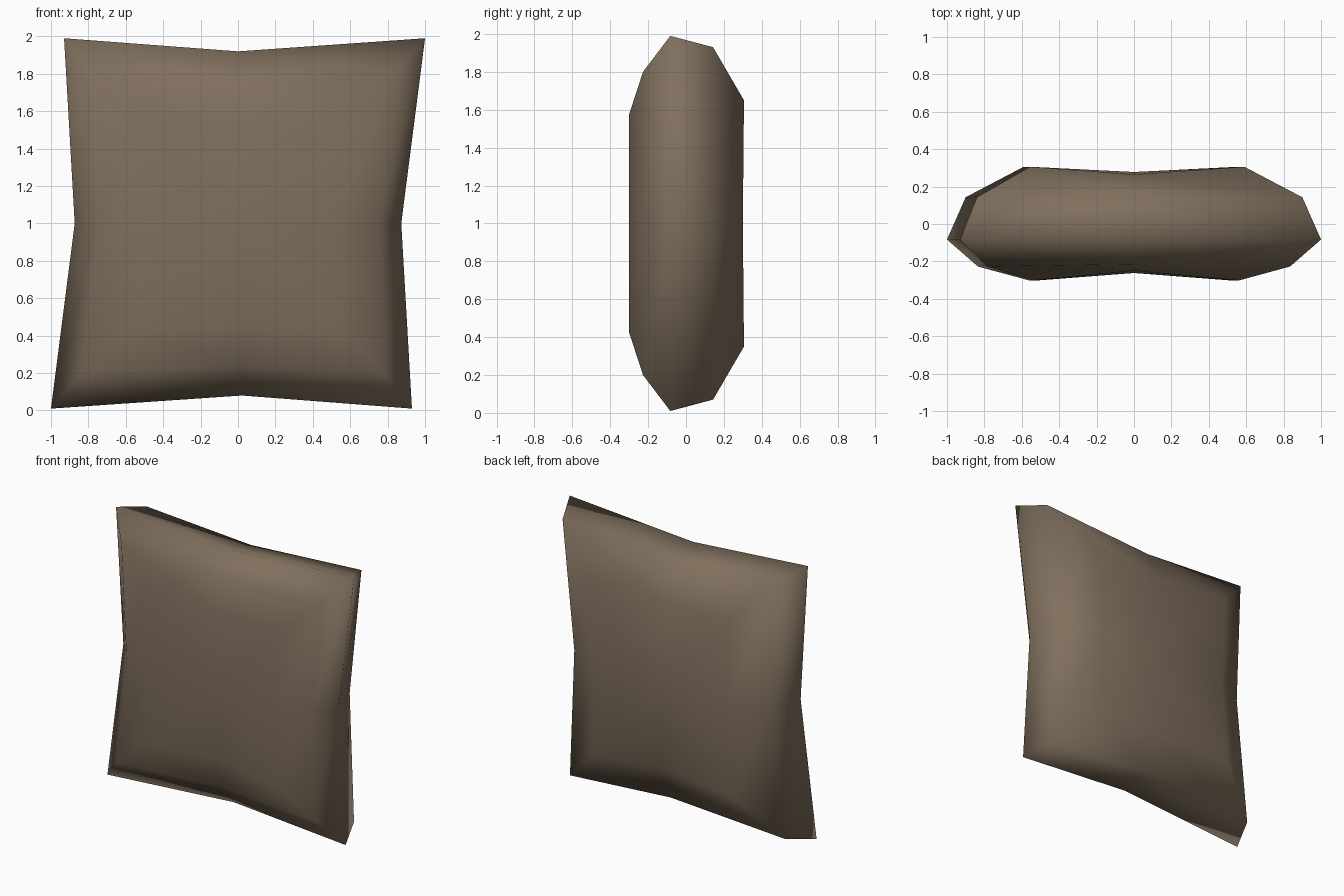
import bpy, bmesh, math

if "Cube" in bpy.data.objects:
    bpy.data.objects.remove(bpy.data.objects["Cube"])

fabric = bpy.data.materials.new("brown fabric")
fabric.diffuse_color = (0.215, 0.16, 0.11, 1)
fabric.use_nodes = True
fabric.node_tree.nodes["Principled BSDF"].inputs["Base Color"].default_value = fabric.diffuse_color

# Rings from front to back:
# corner y, half width, half height, side middle x, top middle z, side middle y, top middle y, shear
RINGS = [
    (-0.302, 0.55, 0.57, 0.52, 0.54, -0.302, -0.25, 0.01),
    (-0.227, 0.81, 0.80, 0.75, 0.76, -0.22, -0.215, 0.025),
    (-0.083, 0.965, 0.99, 0.873, 0.92, -0.08, -0.08, 0.035),
    (0.143, 0.87, 0.93, 0.80, 0.87, 0.15, 0.15, 0.03),
    (0.306, 0.573, 0.65, 0.54, 0.61, 0.30, 0.265, 0.017),
]
# direction round the ring, seen from the front
AROUND = [(-1, -1), (0, -1), (1, -1), (1, 0), (1, 1), (0, 1), (-1, 1), (-1, 0)]


def ring_point(ring, sx, sz):
    y, hw, hh, mx, mz, side_y, top_y, shear = ring
    if sx and sz:
        return (sx * hw + sz * shear, y, 1 + sz * hh)
    if sx:
        return (sx * mx, side_y, 1)
    return (0.02 if sz < 0 else 0, top_y, 1 + sz * mz)


# Pillow body: bridged rings closed by a fan at front and back
bm = bmesh.new()
loops = [[bm.verts.new(ring_point(r, *d)) for d in AROUND] for r in RINGS]
for a, b in zip(loops, loops[1:]):
    for i in range(8):
        j = (i + 1) % 8
        bm.faces.new((a[i], b[i], b[j], a[j]))
for loop, y in ((loops[0], -0.262), (loops[-1], 0.278)):
    centre = bm.verts.new((0, y, 1))
    for i in range(8):
        bm.faces.new((centre, loop[i], loop[(i + 1) % 8]))
bmesh.ops.recalc_face_normals(bm, faces=bm.faces)

mesh = bpy.data.meshes.new("pillow")
bm.to_mesh(mesh)
bm.free()
mesh.materials.append(fabric)
pillow = bpy.data.objects.new("pillow", mesh)
bpy.context.collection.objects.link(pillow)

# Soft shading, sharp only at the side corners
bpy.context.view_layer.objects.active = pillow
pillow.select_set(True)
bpy.ops.object.shade_smooth_by_angle(angle=math.radians(85))
